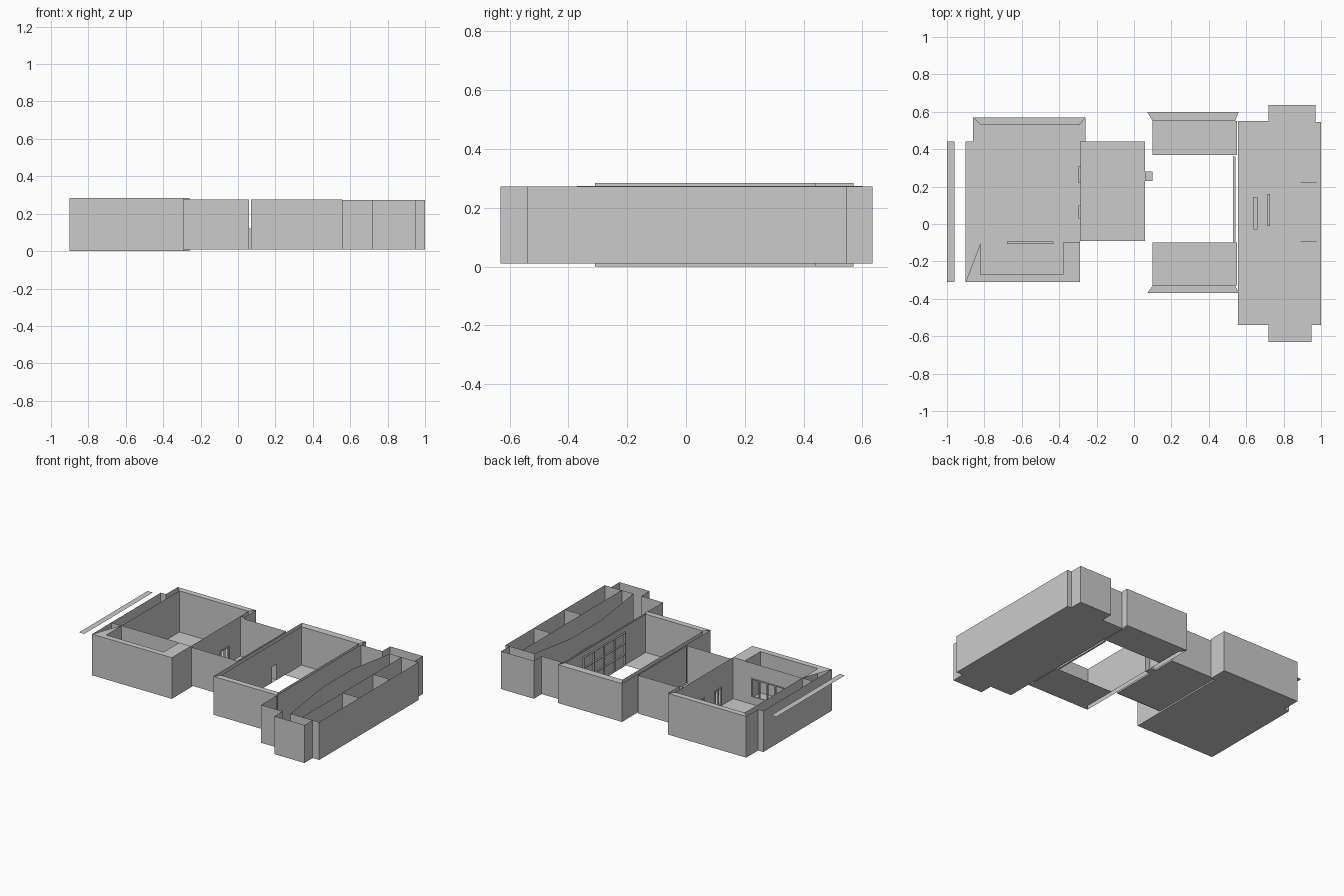
import bpy, bmesh
from mathutils import Vector

if "Cube" in bpy.data.objects:
    bpy.data.objects.remove(bpy.data.objects["Cube"])


def make(name, polys):
    """One object from a list of polygons (each a list of 3D points)."""
    bm = bmesh.new()
    for p in polys:
        bm.faces.new([bm.verts.new(v) for v in p])
    bmesh.ops.remove_doubles(bm, verts=bm.verts, dist=0.0005)
    me = bpy.data.meshes.new(name)
    bm.to_mesh(me)
    bm.free()
    ob = bpy.data.objects.new(name, me)
    bpy.context.collection.objects.link(ob)
    return ob


def plate(name, pts, z):
    return make(name, [[(x, y, z) for x, y in pts]])


def rect(x0, x1, y0, y1):
    return [(x0, y0), (x1, y0), (x1, y1), (x0, y1)]


def panel(a, b, z0, z1):
    return [(*a, z0), (*b, z0), (*b, z1), (*a, z1)]


def walls(name, pts, z0, z1, closed=False):
    """Thin walls along a path."""
    ends = pts[1:] + pts[:1] if closed else pts[1:]
    return make(name, [panel(a, b, z0, z1) for a, b in zip(pts, ends)])


def wall_with_openings(name, a, b, z0, z1, holes):
    """Straight wall; holes are (start, end, bottom, top), distances from a."""
    a, b = Vector(a), Vector(b)
    d = (b - a).normalized()
    at = lambda s: tuple(a + d * s)
    polys, s = [], 0
    for h0, h1, zb, zt in holes:
        polys.append(panel(at(s), at(h0), z0, z1))
        polys.append(panel(at(h0), at(h1), zt, z1))
        if zb > z0:
            polys.append(panel(at(h0), at(h1), z0, zb))
        s = h1
    polys.append(panel(at(s), at((b - a).length), z0, z1))
    return make(name, polys)


def box_polys(x0, x1, y0, y1, z0, z1):
    r = rect(x0, x1, y0, y1)
    sides = [panel(p, q, z0, z1) for p, q in zip(r, r[1:] + r[:1])]
    return sides + [[(x, y, z) for x, y in r] for z in (z0, z1)]


def frame(name, axis, pos, s0, s1, z0, z1, cols=1, rows=1, t=0.006, depth=0.012):
    """Door or window frame with mullions, in a wall across the given axis."""
    polys = []

    def bar(u0, u1, w0, w1):
        if axis == 'x':
            polys.extend(box_polys(pos - depth / 2, pos + depth / 2, u0, u1, w0, w1))
        else:
            polys.extend(box_polys(u0, u1, pos - depth / 2, pos + depth / 2, w0, w1))
    for i in range(cols + 1):
        u = s0 + (s1 - s0 - t) * i / cols
        bar(u, u + t, z0, z1)
    for i in range(rows + 1):
        w = z0 + (z1 - z0 - t) * i / rows
        bar(s0, s1, w, w + t)
    make(name, polys)


# Loose ledge beside the left block
plate("side_ledge", rect(-1, -0.96, -0.31, 0.44), 0.27)

# Left block: floor, outer shell, inner room
L0, L1 = 0.0, 0.285
left = [(-0.9, -0.31), (-0.29, -0.31), (-0.29, -0.1), (-0.29, 0.44), (-0.26, 0.44),
        (-0.26, 0.57), (-0.86, 0.57), (-0.86, 0.44), (-0.9, 0.44)]
plate("left_floor", left, L0)
walls("left_outer_wall", left[2::-1], L0, L1)
walls("left_outer_wall_back", left[3:] + left[:1], L0, L1)
walls("left_room_wall", [(-0.29, 0.44), (-0.29, 0.53), (-0.82, 0.53), (-0.82, -0.27),
                         (-0.38, -0.27), (-0.38, -0.1)], L0, L1)
plate("left_rim_back", [(-0.86, 0.57), (-0.82, 0.53), (-0.29, 0.53), (-0.26, 0.57)], L1)
plate("left_rim_front", [(-0.9, -0.31), (-0.29, -0.31), (-0.29, -0.1), (-0.38, -0.1),
                         (-0.38, -0.27), (-0.82, -0.27), (-0.82, -0.1)], L1)

# Left block: partitions with a wide window and two doors
wall_with_openings("window_wall", (-0.9, -0.1), (-0.29, -0.1), L0, L1,
                   [(0.22, 0.47, 0.05, 0.18)])
frame("wide_window", 'y', -0.1, -0.68, -0.43, 0.05, 0.18, cols=4)
wall_with_openings("door_wall", (-0.29, -0.1), (-0.29, 0.44), L0, L1,
                   [(0.13, 0.2, 0.01, 0.13), (0.32, 0.41, 0.01, 0.13)])
for i, (a, b) in enumerate([(0.03, 0.1), (0.22, 0.31)]):
    frame(f"room_door_frame_{i}", 'x', -0.29, a, b, 0.01, 0.13, cols=2)

# Middle room
M0, M1 = 0.01, 0.275
plate("middle_floor", rect(-0.29, 0.06, -0.09, 0.44), M0)
for n, y in (("front", -0.095), ("back", 0.44)):
    walls(f"middle_wall_{n}", [(-0.29, y), (0.06, y)], M0, M1)
door = [(0.32, 0.37, M0, 0.12)]
wall_with_openings("middle_wall_right", (0.06, -0.09), (0.06, 0.44), M0, M1, door)

# Courtyard: outer walls, inner walls, mitred rims and two floor strips
walls("courtyard_front_wall", [(0.07, -0.37), (0.56, -0.37)], M0, M1)
walls("courtyard_back_wall", [(0.07, 0.6), (0.56, 0.6), (0.56, 0.55)], M0, M1)
wall_with_openings("courtyard_left_outer", (0.07, -0.37), (0.07, 0.6), M0, M1,
                   [(0.6, 0.65, M0, 0.12)])
wall_with_openings("courtyard_left_inner", (0.1, -0.33), (0.1, 0.55), M0, M1,
                   [(0.56, 0.61, M0, 0.12)])
for n, y, yo, yf in (("front", -0.33, -0.37, -0.1), ("back", 0.55, 0.6, 0.37)):
    walls(f"courtyard_inner_{n}", [(0.1, y), (0.54, y)], M0, M1)
    plate(f"courtyard_rim_{n}", [(0.07, yo), (0.56, yo), (0.54, y), (0.1, y)], M1)
    plate(f"courtyard_floor_{n}", rect(0.1, 0.55, min(y, yf), max(y, yf)), M0)
    plate(f"courtyard_base_{n}", [(0.07, yo), (0.56, yo), (0.54, y), (0.1, y)], M0)

# Passage through the double wall
plate("passage_floor", rect(0.06, 0.1, 0.23, 0.28), M0)
plate("passage_ceiling", rect(0.06, 0.1, 0.23, 0.28), 0.12)
for n, y in (("a", 0.23), ("b", 0.28)):
    walls(f"passage_side_{n}", [(0.06, y), (0.1, y)], M0, 0.12)

# Panelled facade on the courtyard's right side
walls("facade_wall", [(0.54, -0.33), (0.54, 0.55)], M0, M1)
frame("facade_panels", 'x', 0.536, -0.1, 0.36, M0, 0.24, cols=4, rows=3, t=0.005)

# Right block: floor and outer shell
R0, R1 = 0.01, 0.272
right = [(0.555, -0.54), (0.72, -0.54), (0.72, -0.63), (0.95, -0.63), (0.95, -0.54),
         (1, -0.54), (1, 0.545), (0.97, 0.545), (0.97, 0.635), (0.72, 0.635),
         (0.72, 0.55), (0.555, 0.55)]
plate("right_floor", right, R0)
walls("right_outer_wall", right, R0, R1, closed=True)

# Right block: bent corridor wall, straight wall, cross walls with doors
walls("bent_wall_front", [(0.95, -0.54), (0.78, -0.54), (0.72, -0.1)], R0, R1)
walls("bent_wall_back", [(0.72, 0.23), (0.78, 0.545), (0.97, 0.545)], R0, R1)
wall_with_openings("bent_wall_middle", (0.72, -0.1), (0.72, 0.23), R0, R1,
                   [(0.09, 0.26, R0, 0.14)])
frame("bent_wall_frame", 'x', 0.72, -0.01, 0.16, R0, 0.14, cols=2)
walls("straight_wall", [(0.87, -0.54), (0.87, 0.545)], R0, R1)
for n, y, side in (("front", -0.1, 0.008), ("back", 0.235, -0.015)):
    walls(f"cross_wall_{n}", [(0.87, y), (1, y)], R0, R1)
    make(f"cross_door_{n}", box_polys(0.89, 0.975, y + side - 0.002, y + side + 0.002, R0, 0.13))

# Low bench in the corridor
make("corridor_bench", box_polys(0.64, 0.66, -0.03, 0.145, R0, 0.06))
